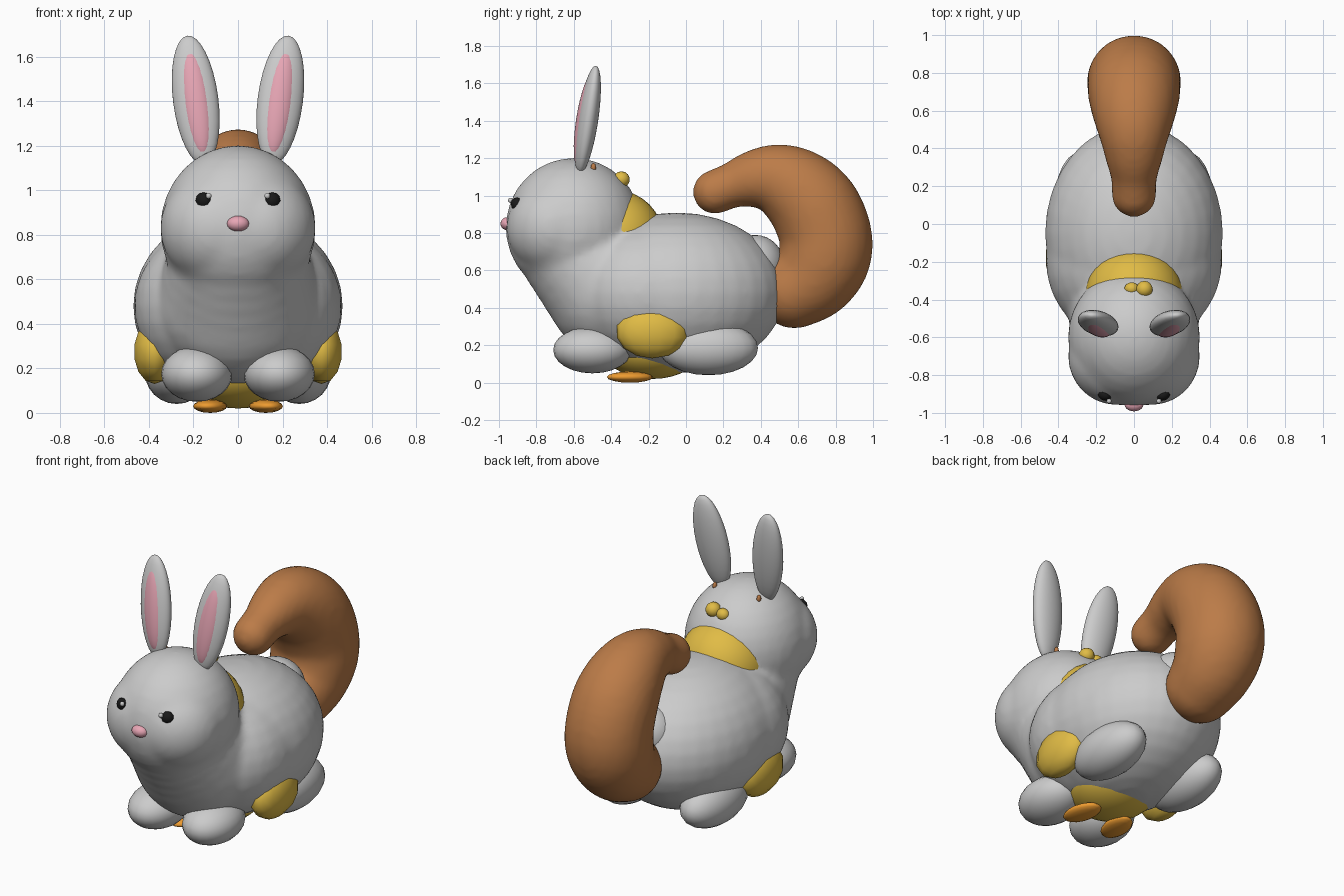
import bpy, bmesh, math
from mathutils import Matrix, Vector, Euler

if "Cube" in bpy.data.objects:
    bpy.data.objects.remove(bpy.data.objects["Cube"])


def material(name, rgb):
    m = bpy.data.materials.new(name)
    m.diffuse_color = (*rgb, 1)
    m.use_nodes = True
    m.node_tree.nodes["Principled BSDF"].inputs["Base Color"].default_value = m.diffuse_color
    return m


BROWN = material("brown fur", (0.50, 0.20, 0.065))
GOLD = material("gold", (0.75, 0.50, 0.06))
ORANGE = material("orange", (0.85, 0.33, 0.03))
PINK = material("pink", (0.80, 0.38, 0.46))
BLACK = material("black", (0.01, 0.01, 0.01))
WHITE = material("white", (0.9, 0.9, 0.9))


def blobs(name, parts, mat=None, seg=32, blend=0, smooth=True):
    """One object from ellipsoids (centre, radii, rotation in degrees); blend fuses them."""
    bm = bmesh.new()
    for centre, radii, *rot in parts:
        r = Euler([math.radians(a) for a in (rot[0] if rot else (0, 0, 0))])
        mtx = Matrix.LocRotScale(Vector(centre), r, Vector(radii))
        bmesh.ops.create_uvsphere(bm, u_segments=seg, v_segments=seg // 2, radius=1, matrix=mtx)
    for f in bm.faces:
        f.smooth = smooth
    me = bpy.data.meshes.new(name)
    bm.to_mesh(me)
    bm.free()
    if mat:
        me.materials.append(mat)
    ob = bpy.data.objects.new(name, me)
    bpy.context.collection.objects.link(ob)
    if blend:
        rm = ob.modifiers.new("fuse", 'REMESH')
        rm.mode = 'VOXEL'
        rm.voxel_size = 0.02
        rm.use_smooth_shade = True
        sm = ob.modifiers.new("soften", 'SMOOTH')
        sm.factor = 0.5
        sm.iterations = blend
    return ob


def pair(name, centre, radii, mat=None, rot=(0, 0, 0), seg=24):
    """Mirrored left and right copies of an ellipsoid."""
    for side, s in (("left", 1), ("right", -1)):
        blobs(f"{side}_{name}",
              [((centre[0] * s, centre[1], centre[2]), radii, (rot[0], rot[1] * s, rot[2] * s))],
              mat, seg)


def chain(points, steps):
    """Spheres interpolated along (y, z, radius) points in the middle plane."""
    out = []
    n = len(points)
    for i in range(n - 1):
        p = [Vector(points[min(max(i + k, 0), n - 1)]) for k in (-1, 0, 1, 2)]
        for j in range(steps + (i == n - 2)):
            t = j / steps
            v = 0.5 * (2 * p[1] + (p[2] - p[0]) * t
                       + (2 * p[0] - 5 * p[1] + 4 * p[2] - p[3]) * t * t
                       + (3 * p[1] - p[0] - 3 * p[2] + p[3]) * t ** 3)
            out.append(((0, v[0], v[1]), (v[2],) * 3))
    return out


# Torso, chest and head fused into one soft form
body = [
    ((0, -0.05, 0.48), (0.472, 0.58, 0.43)),
    ((0, -0.20, 0.48), (0.467, 0.45, 0.40)),
    ((0, -0.60, 0.83), (0.35, 0.365, 0.372)),
    ((0.09, -0.70, 0.83), (0.26, 0.26, 0.26)),
    ((-0.09, -0.70, 0.83), (0.26, 0.26, 0.26)),
]
body += chain([(-0.66, 0.78, 0.285), (-0.38, 0.50, 0.37)], 6)
blobs("body_and_head", body, blend=8)

# Small round rump tail
blobs("rump_tail", [((0, 0.37, 0.63), (0.17, 0.155, 0.16))])

# Feet
pair("front_foot", (0.185, -0.50, 0.175), (0.16, 0.21, 0.125))
pair("hind_foot", (0.275, 0.12, 0.185), (0.145, 0.265, 0.145))

# Ears with pink insides
pair("ear", (0.19, -0.525, 1.405), (0.102, 0.055, 0.295), None, (-8, 8, 4), 32)
pair("inner_ear", (0.188, -0.541, 1.40), (0.068, 0.047, 0.25), PINK, (-8, 8, 4), 32)

# Face
pair("eye", (0.155, -0.905, 0.955), (0.037, 0.03, 0.036), BLACK, (0, 0, 25), 12)
pair("eye_glint", (0.132, -0.938, 0.975), (0.014, 0.014, 0.014), WHITE, seg=10)
blobs("nose", [((0, -0.955, 0.85), (0.05, 0.037, 0.035))], PINK, 20)

# Large curled bushy tail
tail = [(0.58, 0.49, 0.20), (0.68, 0.56, 0.225), (0.74, 0.67, 0.247),
        (0.745, 0.79, 0.249), (0.69, 0.93, 0.243), (0.60, 1.03, 0.22),
        (0.49, 1.09, 0.185), (0.37, 1.09, 0.153), (0.26, 1.06, 0.123),
        (0.155, 1.02, 0.118)]
blobs("bushy_tail", chain(tail, 4), BROWN, blend=5)

# Brown nubs just behind the ears
pair("brown_nub", (0.15, -0.495, 1.15), (0.013, 0.015, 0.025), BROWN, seg=8)

# Gold form showing through the back, belly and sides
blobs("gold_nape", [((0, -0.38, 0.77), (0.26, 0.26, 0.26))], GOLD)
blobs("gold_belly", [((0, -0.18, 0.19), (0.25, 0.27, 0.17))], GOLD)
pair("gold_wing", (0.375, -0.18, 0.275), (0.095, 0.195, 0.145), GOLD, seg=14)
blobs("gold_tuft", [((-0.012, -0.343, 1.075), (0.04, 0.035, 0.035)),
                    ((0.055, -0.345, 1.087), (0.045, 0.045, 0.043))], GOLD, 14)

# Flat orange feet underneath
pair("orange_foot", (0.125, -0.30, 0.03), (0.075, 0.125, 0.03), ORANGE, (0, 0, 10), 16)
